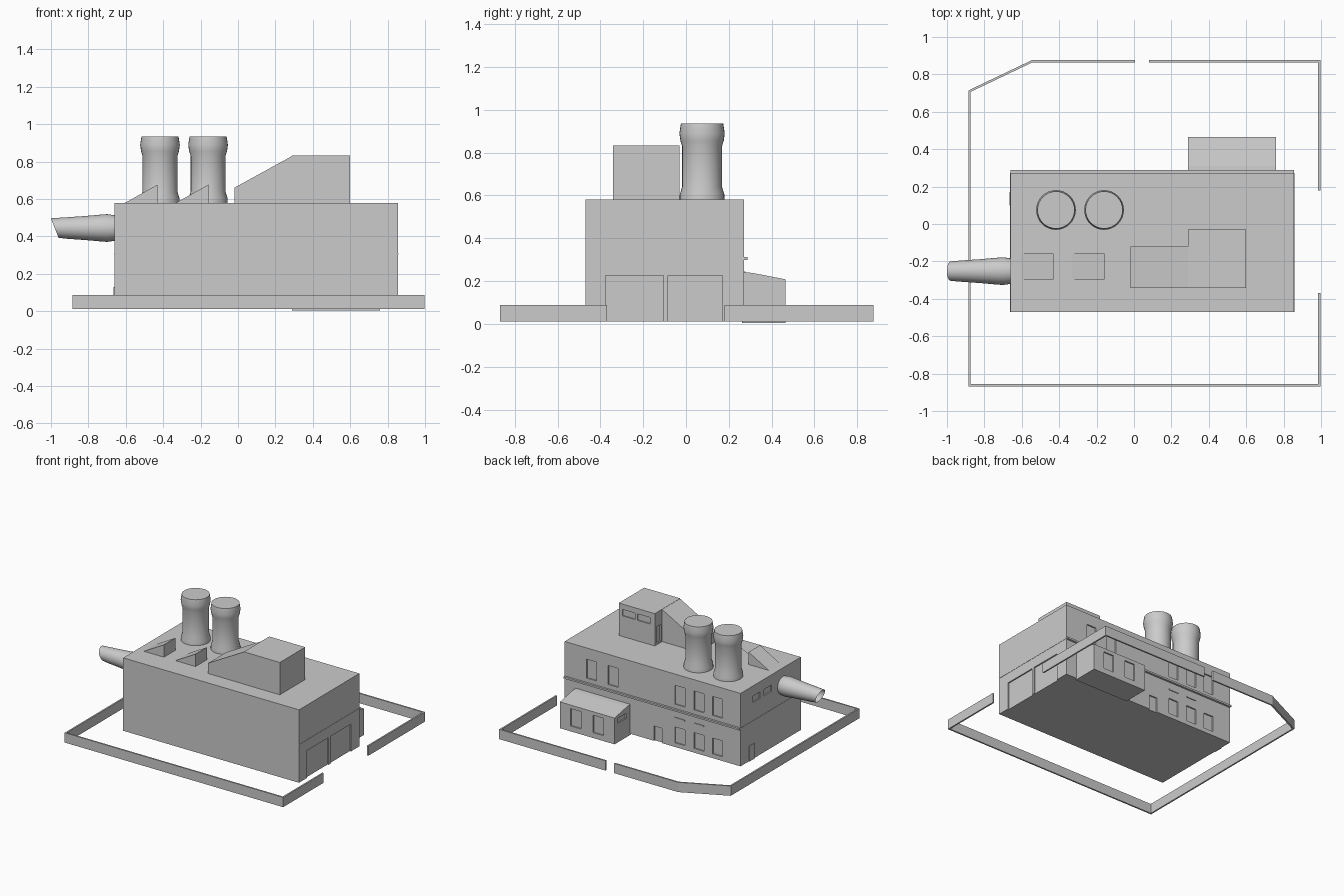
import bpy, bmesh, math
from mathutils import Vector

if "Cube" in bpy.data.objects:
    bpy.data.objects.remove(bpy.data.objects["Cube"])


def finish(name, bm, smooth=False):
    bmesh.ops.recalc_face_normals(bm, faces=bm.faces)
    me = bpy.data.meshes.new(name)
    bm.to_mesh(me)
    bm.free()
    ob = bpy.data.objects.new(name, me)
    bpy.context.collection.objects.link(ob)
    if smooth:
        bpy.ops.object.select_all(action='DESELECT')
        ob.select_set(True)
        bpy.context.view_layer.objects.active = ob
        bpy.ops.object.shade_smooth_by_angle(angle=math.radians(25))
    return ob


def add_box(bm, x0, x1, y0, y1, z0, z1):
    vs = bmesh.ops.create_cube(bm, size=1)['verts']
    for v in vs:
        v.co = Vector(((x0 + x1) / 2 + v.co.x * (x1 - x0),
                       (y0 + y1) / 2 + v.co.y * (y1 - y0),
                       (z0 + z1) / 2 + v.co.z * (z1 - z0)))


def boxes(name, items):
    bm = bmesh.new()
    for b in items:
        add_box(bm, *b)
    return finish(name, bm)


def prism(name, profile, vec):
    """Extrude a closed 3D polygon along vec."""
    bm = bmesh.new()
    f = bm.faces.new([bm.verts.new(p) for p in profile])
    r = bmesh.ops.extrude_face_region(bm, geom=[f])
    bmesh.ops.translate(bm, vec=vec, verts=[v for v in r['geom'] if isinstance(v, bmesh.types.BMVert)])
    return finish(name, bm)


def tube(name, rings, n=32, cap=False):
    """rings: one list of n points per ring."""
    bm = bmesh.new()
    rows = [[bm.verts.new(p) for p in ring] for ring in rings]
    for a, b in zip(rows, rows[1:]):
        for i in range(n):
            j = (i + 1) % n
            bm.faces.new((a[i], a[j], b[j], b[i]))
    if cap:
        bm.faces.new(rows[-1])
    return finish(name, bm, True)


def recess(target, name, items):
    cutter = boxes(name, items)
    cutter.hide_render = True
    cutter.hide_viewport = True
    cutter.display_type = 'WIRE'
    mod = target.modifiers.new("recesses", 'BOOLEAN')
    mod.operation = 'DIFFERENCE'
    mod.solver = 'EXACT'
    mod.object = cutter


# Main hall with recessed windows and doors
X0, X1, Y0, Y1 = -0.66, 0.855, -0.47, 0.272
D = 0.01
hall = boxes("main_hall", [(X0, X1, Y0, Y1, 0.012, 0.58)])
cuts = []
for x in (0.58, 0.395, -0.18, -0.345, -0.505):
    cuts.append((x, x + 0.085, Y1 - D, Y1 + D, 0.345, 0.492))
for x in (-0.18, -0.345, -0.505):
    cuts.append((x, x + 0.085, Y1 - D, Y1 + D, 0.045, 0.168))
cuts.append((0.015, 0.085, Y1 - D, Y1 + D, 0.0, 0.127))
for y in (0.03, -0.11):
    cuts.append((X0 - D, X0 + D, y, y + 0.09, 0.45, 0.5))
for y0, y1 in ((-0.375, -0.105), (-0.085, 0.17)):
    cuts.append((X1 - D, X1 + D, y0, y1, 0.0, 0.225))
recess(hall, "hall_cutter", cuts)

# Ledge, small canopies and side door
boxes("back_ledge", [(X0, X1, Y1 - 0.01, 0.288, 0.298, 0.312)])
boxes("side_ledges", [(X1 - 0.01, X1 + 0.002, Y0, Y1, 0.303, 0.31),
                      (X0 - 0.002, X0 + 0.01, Y0, Y1, 0.303, 0.31)])
boxes("small_canopies", [(x, x + 0.085, Y1 - 0.01, Y1 + 0.006, 0.235, 0.245)
                         for x in (-0.18, -0.345)])
boxes("side_door", [(X0 - 0.006, X0 + 0.01, 0.1, 0.17, 0.012, 0.13)])

# Back annex with sloped roof
annex = prism("annex", [(0.29, 0.262, 0.003), (0.29, 0.465, 0.003), (0.29, 0.465, 0.208),
                        (0.29, 0.31, 0.238), (0.29, 0.262, 0.242)], (0.47, 0, 0))
recess(annex, "annex_cutter", [(x, x + 0.09, 0.455, 0.475, 0.045, 0.18) for x in (0.385, 0.58)]
       + [(0.28, 0.3, 0.32, 0.42, 0.15, 0.19)])

# Rooftop plant room and its sloped extension
plant = boxes("plant_room", [(0.29, 0.6, -0.342, -0.03, 0.575, 0.832)])
recess(plant, "plant_cutter", [(x, x + 0.11, -0.04, -0.02, 0.74, 0.79) for x in (0.33, 0.46)]
       + [(0.28, 0.3, -0.105, -0.055, 0.59, 0.72)])
prism("sloped_roof_hood", [(-0.02, -0.341, 0.575), (0.291, -0.341, 0.575),
                           (0.291, -0.341, 0.831), (-0.02, -0.341, 0.66)], (0, 0.221, 0))

# Wedge skylights
for i, x in enumerate((-0.43, -0.158)):
    prism(f"roof_wedge_{i}", [(x - 0.175, -0.297, 0.579), (x, -0.297, 0.579), (x, -0.297, 0.677)],
          (0, 0.14, 0))

# Twin stacks
N = 32
ang = [2 * math.pi * i / N for i in range(N)]
stack = [(0.105, 0.578), (0.104, 0.605), (0.093, 0.64), (0.093, 0.83), (0.101, 0.855),
         (0.106, 0.89), (0.099, 0.935)]
for i, x in enumerate((-0.417, -0.16)):
    tube(f"stack_{i}", [[(x + r * math.cos(a), 0.075 + r * math.sin(a), z) for a in ang]
                        for r, z in stack], N, True)

# Side exhaust pipe with slanted open mouth: (x, radius, slant)
pipe = [(-0.65, 0.067, 0), (-0.7, 0.074, 0), (-0.74, 0.071, 0), (-0.82, 0.064, 0),
        (-0.92, 0.057, 0), (-0.98, 0.052, 0.4)]
tube("exhaust_pipe", [[(x - s * r * math.sin(a), -0.252 + r * math.cos(a), 0.445 + r * math.sin(a))
                       for a in ang] for x, r, s in pipe], N)


# Perimeter wall in two runs, leaving gate gaps
def wall(name, path):
    bm = bmesh.new()
    lo = [bm.verts.new((x, y, 0.012)) for x, y in path]
    hi = [bm.verts.new((x, y, 0.088)) for x, y in path]
    for i in range(len(path) - 1):
        bm.faces.new((lo[i], lo[i + 1], hi[i + 1], hi[i]))
    ob = finish(name, bm)
    mod = ob.modifiers.new("thickness", 'SOLIDIFY')
    mod.thickness = 0.012
    mod.offset = 0
    mod.use_even_offset = True


wall("perimeter_wall_long", [(0.005, 0.87), (-0.545, 0.87), (-0.88, 0.71), (-0.88, -0.862),
                             (0.991, -0.862), (0.991, -0.37)])
wall("perimeter_wall_short", [(0.08, 0.87), (0.991, 0.87), (0.991, 0.18)])
